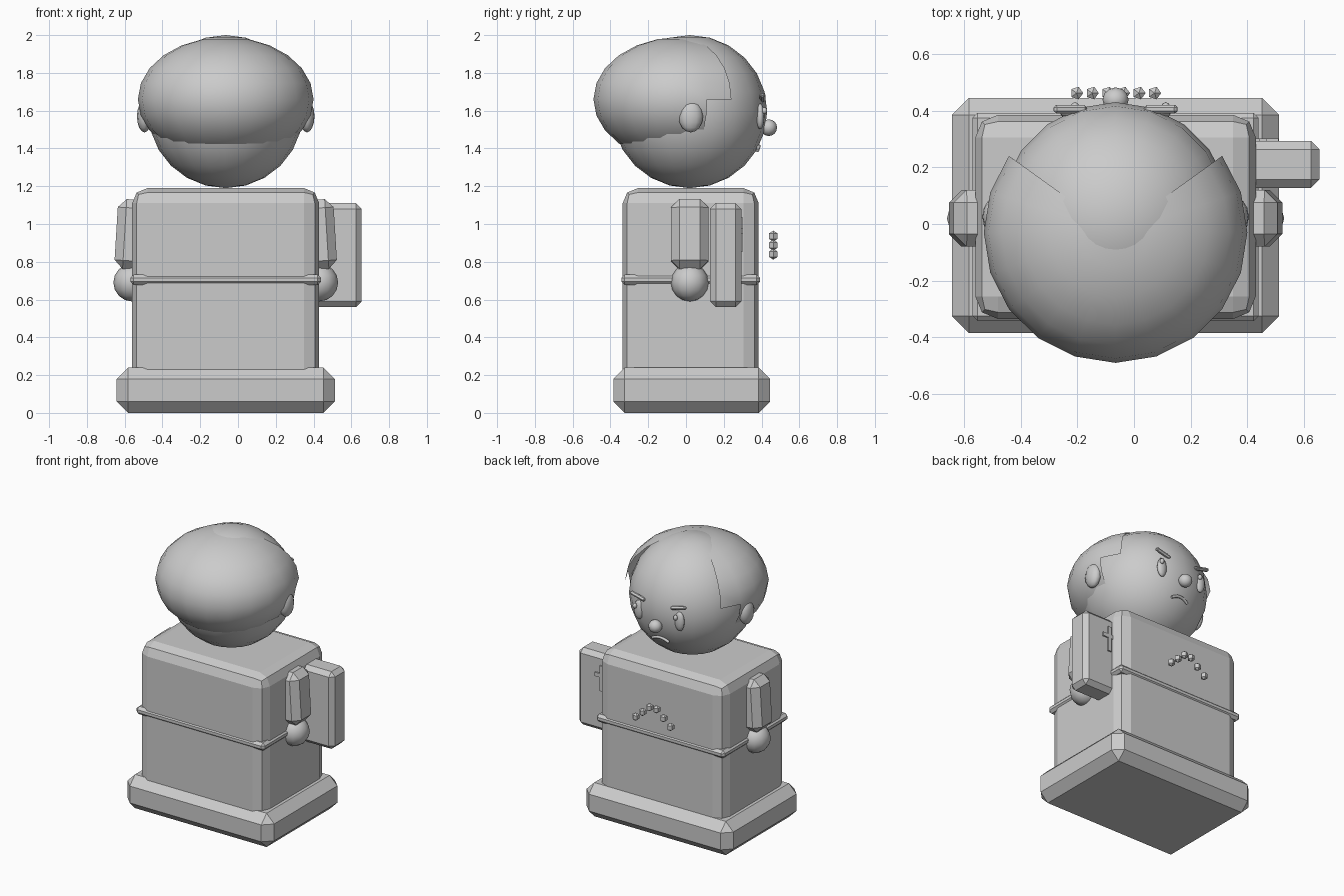
import bpy, bmesh, math
from mathutils import Matrix, Vector

if "Cube" in bpy.data.objects:
    bpy.data.objects.remove(bpy.data.objects["Cube"])

CX, CY = -0.065, 0.025          # centre line of the figure

grey = bpy.data.materials.new("plain_grey")
grey.diffuse_color = (0.6, 0.6, 0.6, 1)
grey.use_nodes = True
grey.node_tree.nodes["Principled BSDF"].inputs["Base Color"].default_value = grey.diffuse_color


def add(name, bm, loc, rot=(0, 0, 0), smooth=False):
    me = bpy.data.meshes.new(name)
    for f in bm.faces:
        f.smooth = smooth
    bm.to_mesh(me)
    bm.free()
    me.materials.append(grey)
    ob = bpy.data.objects.new(name, me)
    ob.location, ob.rotation_euler = loc, rot
    bpy.context.collection.objects.link(ob)
    return ob


def box(name, size, loc, bevel=0, segs=1, rot=(0, 0, 0)):
    bm = bmesh.new()
    bmesh.ops.create_cube(bm, size=1, matrix=Matrix.Diagonal((*size, 1)))
    if bevel:
        bmesh.ops.bevel(bm, geom=bm.edges[:], offset=bevel, segments=segs,
                        profile=0.5, affect='EDGES', clamp_overlap=True)
    return add(name, bm, loc, rot)


def ball(name, radii, loc, segs=12, rings=8, smooth=True, keep=None, turn=0):
    bm = bmesh.new()
    bmesh.ops.create_uvsphere(bm, u_segments=segs, v_segments=rings, radius=1)
    bmesh.ops.rotate(bm, verts=bm.verts, matrix=Matrix.Rotation(turn, 3, 'Z'))
    if keep:
        gone = [f for f in bm.faces if not keep(f.calc_center_median())]
        bmesh.ops.delete(bm, geom=gone, context='FACES')
    bmesh.ops.scale(bm, verts=bm.verts, vec=Vector(radii))
    return add(name, bm, loc, smooth=smooth)


# Plinth, robe and belt
box("base", (1.155, 0.83, 0.24), (CX, 0.03, 0.12), 0.06)
box("robe", (0.99, 0.72, 1.04), (CX, CY, 0.67), 0.08, 2)
box("belt", (1.01, 0.735, 0.056), (CX, CY, 0.705), 0.018)

# Head, and the hair cap cut away over the face
ball("head", (0.41, 0.41, 0.405), (CX, 0.02, 1.595), 20, 12)


def hair_rule(c):
    a = math.degrees(math.atan2(c.y, abs(c.x)))
    return a < (36 if c.z > 0 else 18)


ball("hair", (0.465, 0.46, 0.33), (CX, -0.03, 1.66), 20, 12, keep=hair_rule)

# Paired parts
for s, side in ((-1, "left"), (1, "right")):
    ball(side + "_ear", (0.04, 0.065, 0.085), (CX + s * 0.43, CY, 1.57))
    box(side + "_arm", (0.16, 0.2, 0.37), (CX + s * 0.5, 0.02, 0.945),
        0.045, rot=(0, -s * math.radians(3.5), 0))
    ball(side + "_hand", (0.1, 0.1, 0.1), (CX + s * 0.495, 0.02, 0.69))
    ball(side + "_eye", (0.036, 0.022, 0.068), (CX + s * 0.16, 0.393, 1.57))
    ball(side + "_pupil", (0.015, 0.015, 0.018),
         (CX + s * 0.16 + 0.017, 0.415, 1.6), 8, 6)
    box(side + "_brow", (0.12, 0.03, 0.024), (CX + s * 0.16, 0.405, 1.67),
        0.009, rot=(0, -s * math.radians(14), 0))

# Nose and frowning mouth
ball("nose", (0.046, 0.044, 0.044), (CX, 0.438, 1.51))
cu = bpy.data.curves.new("mouth", 'CURVE')
cu.dimensions, cu.bevel_depth, cu.bevel_resolution = '3D', 0.01, 1
cu.use_fill_caps = True
sp = cu.splines.new('POLY')
sp.points.add(6)
for i, p in enumerate(sp.points):
    t = i / 3 - 1
    p.co = (CX + 0.065 * t, 0.386 - 0.008 * t * t, 1.412 - 0.022 * t * t, 1)
cu.materials.append(grey)
bpy.context.collection.objects.link(bpy.data.objects.new("mouth", cu))

# Book held at the side, with a cross on its cover
box("book", (0.4, 0.165, 0.55), (0.455, 0.21, 0.835), 0.03)
box("cross_upright", (0.028, 0.02, 0.18), (0.455, 0.292, 0.945))
box("cross_bar", (0.11, 0.02, 0.028), (0.455, 0.292, 0.965))

# String of beads in front of the chest
for i in range(6):
    k = min(i, 5 - i)
    ball("bead", (0.027, 0.027, 0.029),
         (CX - 0.1375 + i * 0.055, 0.462, 0.84 + 0.048 * k),
         5, 3, smooth=False, turn=-math.pi / 2)
